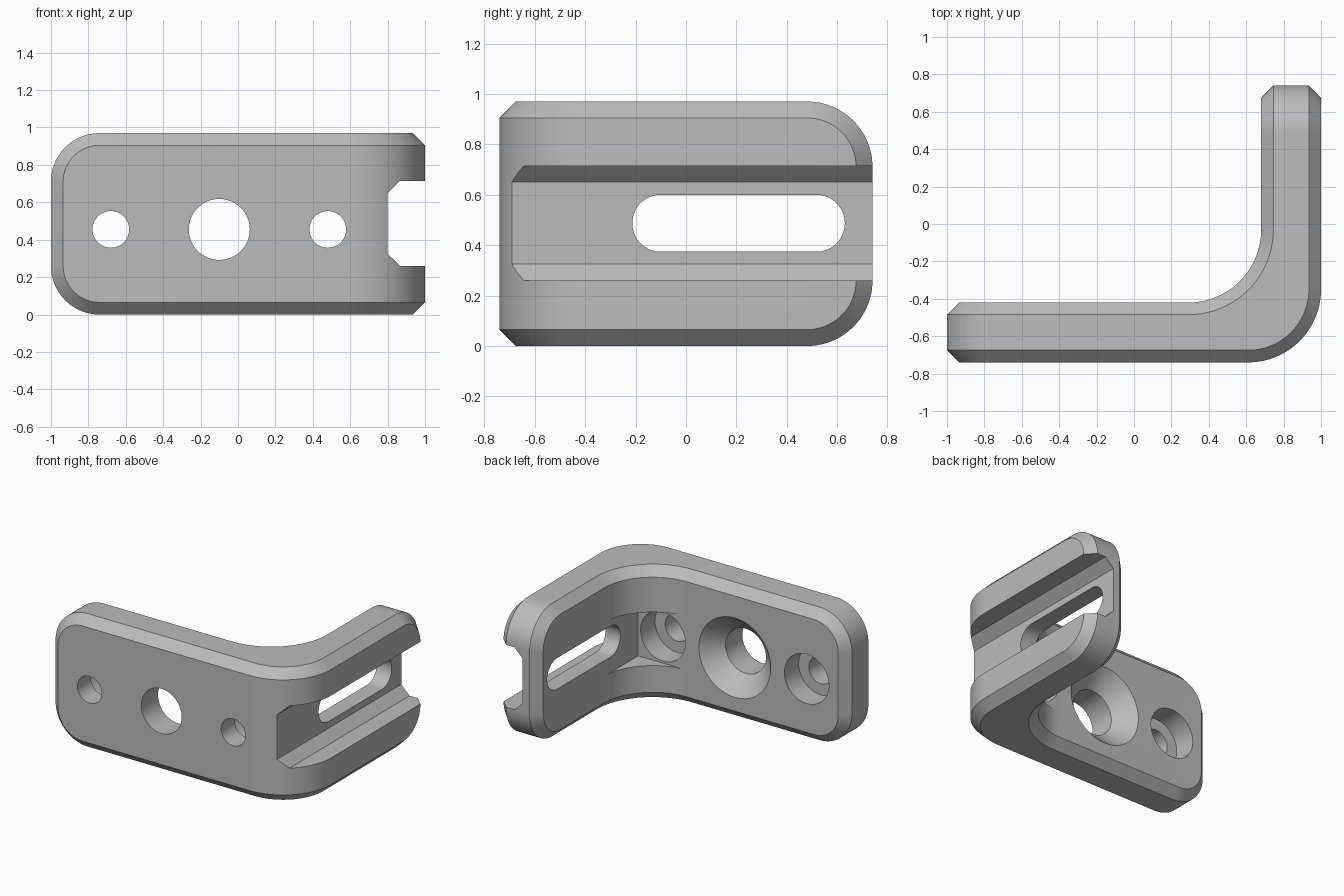
import bpy, bmesh, math
from mathutils import Matrix

if "Cube" in bpy.data.objects:
    bpy.data.objects.remove(bpy.data.objects["Cube"])

H, T, R, C = 0.97, 0.32, 0.39, 0.065   # height, thickness, bend radius, chamfer
END = 0.74                             # half depth
ZH = 0.455                             # hole centre height

grey = bpy.data.materials.new("grey")
grey.diffuse_color = (0.5, 0.5, 0.5, 1)
grey.use_nodes = True
grey.node_tree.nodes["Principled BSDF"].inputs["Base Color"].default_value = grey.diffuse_color


def arc(cx, cy, r, a0, a1, n=32):
    return [(cx + r * math.cos(math.radians(a0 + (a1 - a0) * i / n)),
             cy + r * math.sin(math.radians(a0 + (a1 - a0) * i / n))) for i in range(n + 1)]


def prism(points, lo, hi, place):
    """Closed prism of a 2D outline; place(u, v, w) maps to 3D."""
    bm = bmesh.new()
    a = [bm.verts.new(place(u, v, lo)) for u, v in points]
    b = [bm.verts.new(place(u, v, hi)) for u, v in points]
    bm.faces.new(a)
    bm.faces.new(b)
    for i in range(len(a)):
        j = (i + 1) % len(a)
        bm.faces.new((a[i], a[j], b[j], b[i]))
    bmesh.ops.recalc_face_normals(bm, faces=bm.faces)
    return bm


def to_object(bm, name):
    mesh = bpy.data.meshes.new(name)
    bm.to_mesh(mesh)
    bm.free()
    mesh.materials.append(grey)
    ob = bpy.data.objects.new(name, mesh)
    bpy.context.collection.objects.link(ob)
    return ob


# Bent plate: L outline with rounded inner and outer bend
outline = ([(-1, -END)] + arc(1 - R, -END + R, R, -90, 0) + [(1, END), (1 - T, END)]
           + arc(1 - T - R, -END + T + R, R, 0, -90) + [(-1, -END + T)])
bm = prism(outline, 0, H, lambda u, v, w: (u, v, w))

# Round the corners of both free ends
def on_end(e):
    return (all(v.co.x < -0.99 for v in e.verts) or all(v.co.y > END - 0.01 for v in e.verts))

corners = [e for e in bm.edges if on_end(e) and abs(e.verts[0].co.z - e.verts[1].co.z) < 0.01]
bmesh.ops.bevel(bm, geom=corners, offset=0.26, offset_type='OFFSET', segments=24,
                profile=0.5, affect='EDGES', clamp_overlap=False)

# Chamfer the whole rim
bm.normal_update()
rim = [e for e in bm.edges if e.calc_face_angle(0) > math.radians(60)]
bmesh.ops.bevel(bm, geom=rim, offset=C, offset_type='OFFSET', segments=1,
                affect='EDGES', clamp_overlap=False)
bmesh.ops.recalc_face_normals(bm, faces=bm.faces)
bracket = to_object(bm, "bracket")


def cut(bm, name):
    cutter = to_object(bm, name)
    cutter.hide_render = True
    mod = bracket.modifiers.new(name, 'BOOLEAN')
    mod.operation, mod.solver, mod.object = 'DIFFERENCE', 'EXACT', cutter
    bpy.context.view_layer.objects.active = bracket
    bpy.ops.object.modifier_apply(modifier=name)
    bpy.data.objects.remove(cutter)


def drill(x, r0, r1, y0, y1, name):
    """Round cutter along y, radius r0 at y0 and r1 at y1."""
    b = bmesh.new()
    m = Matrix.Translation((x, (y0 + y1) / 2, ZH)) @ Matrix.Rotation(-math.pi / 2, 4, 'X')
    bmesh.ops.create_cone(b, cap_ends=True, segments=64, radius1=r0, radius2=r1,
                          depth=y1 - y0, matrix=m)
    cut(b, name)


along_y = lambda u, v, w: (u, w, v)
inner = -END + T

# Clearance pocket in the inner bend
cut(prism([(0.2, 0.26), (0.679, 0.26), (0.679, 0.65), (0.2, 0.65)],
          inner + 0.001, 0.1, along_y), "bend_pocket")

# Channel along the outside of the short leg
cut(prism([(1.2, 0.26), (0.867, 0.26), (0.80, 0.325), (0.80, 0.65), (0.867, 0.715), (1.2, 0.715)],
          -1, 1, along_y), "channel")

# Long slot through the channel floor
slot = arc(0.517, 0.487, 0.113, -90, 90) + arc(-0.10, 0.487, 0.113, 90, 270)
cut(prism(slot, 0.5, 0.9, lambda u, v, w: (w, u, v)), "slot")

# Counterbored small holes
for x in (-0.68, 0.48):
    drill(x, 0.098, 0.098, -1, -0.3, "small_hole")
    drill(x, 0.18, 0.18, inner - 0.165, inner + 0.1, "counterbore")

# Countersunk large hole
drill(-0.10, 0.163, 0.163, -1, -0.3, "large_hole")
drill(-0.10, 0.163, 0.313, inner - 0.127, inner + 0.023, "countersink")

# Smooth curved faces, keep sharp edges
bpy.ops.object.select_all(action='DESELECT')
bracket.select_set(True)
bpy.context.view_layer.objects.active = bracket
bpy.ops.object.shade_smooth_by_angle(angle=math.radians(25))
